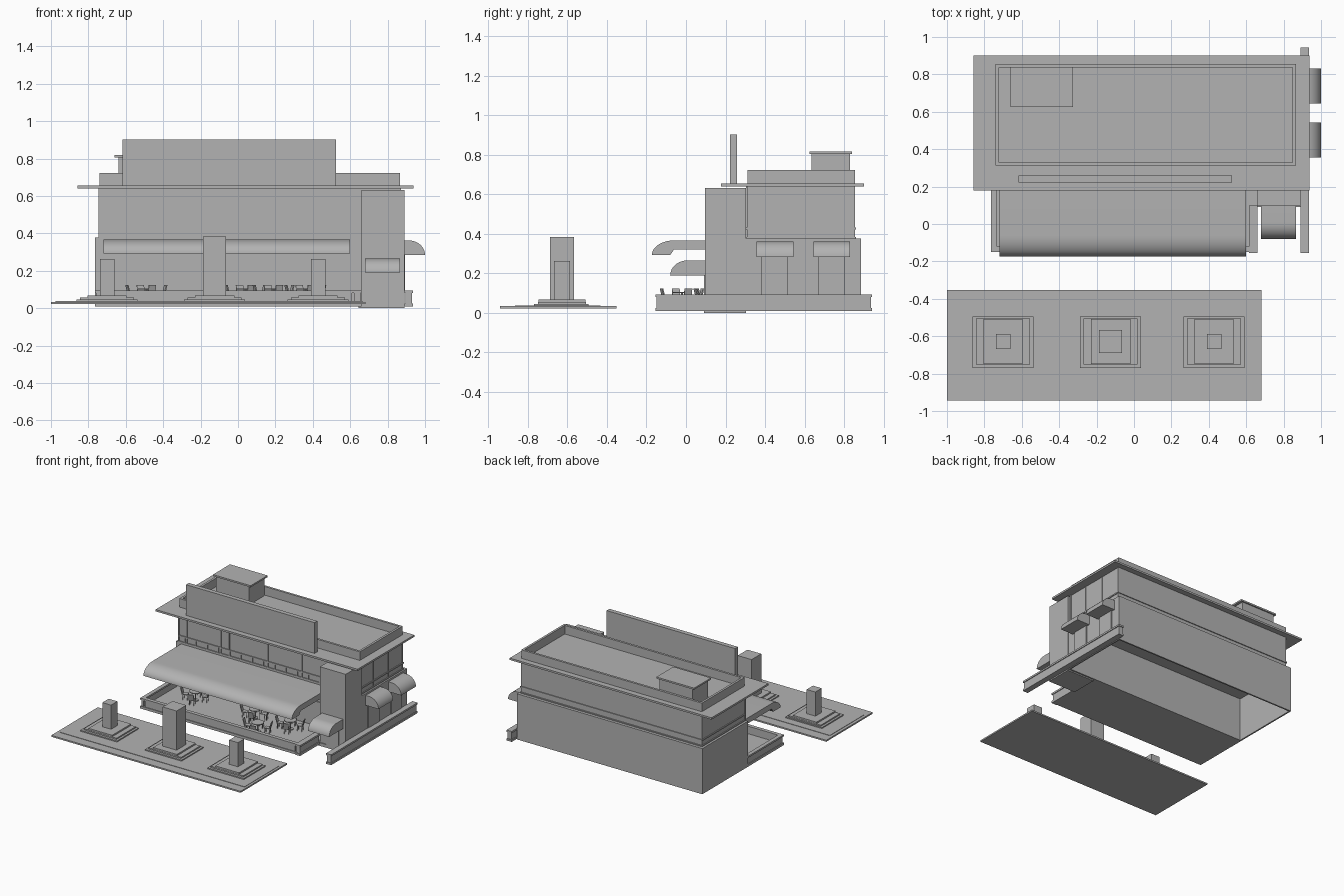
import bpy, bmesh, math
from mathutils import Matrix, Vector

cube = bpy.data.objects.get("Cube")
if cube:
    bpy.data.objects.remove(cube, do_unlink=True)

# Single stone-grey material
GREY = 0.45
mat = bpy.data.materials.new("plain_grey")
mat.use_nodes = True
mat.diffuse_color = (GREY, GREY, GREY, 1)
mat.node_tree.nodes["Principled BSDF"].inputs["Base Color"].default_value = (GREY, GREY, GREY, 1)


def finish(bm, name):
    bmesh.ops.recalc_face_normals(bm, faces=bm.faces)
    mesh = bpy.data.meshes.new(name)
    bm.to_mesh(mesh)
    bm.free()
    mesh.materials.append(mat)
    obj = bpy.data.objects.new(name, mesh)
    bpy.context.collection.objects.link(obj)
    return obj


def add_box(bm, xs, ys, zs, turn=None):
    lo, hi = zip(xs, ys, zs)
    lo, hi = Vector(lo), Vector(hi)
    m = Matrix.Translation((lo + hi) / 2) @ Matrix.Diagonal((hi - lo).to_4d())
    bmesh.ops.create_cube(bm, size=1, matrix=turn @ m if turn else m)


def box(name, xs, ys, zs):
    bm = bmesh.new()
    add_box(bm, xs, ys, zs)
    return finish(bm, name)


def block(name, cx, cy, wx, wy, zs):
    return box(name, (cx - wx / 2, cx + wx / 2), (cy - wy / 2, cy + wy / 2), zs)


def ring(name, xs, ys, zs, t):
    """Four walls around a rectangle, t thick, built inwards."""
    bm = bmesh.new()
    for a, b in ((xs[0], xs[0] + t), (xs[1] - t, xs[1])):
        add_box(bm, (a, b), ys, zs)
    for a, b in ((ys[0], ys[0] + t), (ys[1] - t, ys[1])):
        add_box(bm, (xs[0] + t, xs[1] - t), (a, b), zs)
    return finish(bm, name)


def awning(name, origin, angle, width, flat, reach, top, under, low):
    """Canopy profile: flat run, rounded nose, extruded sideways."""
    pts = [(0, top)]
    steps = 10
    for i in range(steps + 1):
        a = math.pi / 2 * i / steps
        pts.append((flat + (reach - flat) * math.sin(a), low + (top - low) * math.cos(a)))
    if under > low:
        pts += [(flat + 0.02, low), (flat, under)]
    pts.append((0, min(under, top) if under > low else low))
    bm = bmesh.new()
    face = bm.faces.new([bm.verts.new((-width / 2, -a, z)) for a, z in pts])
    out = bmesh.ops.extrude_face_region(bm, geom=[face])["geom"]
    moved = [v for v in out if isinstance(v, bmesh.types.BMVert)]
    bmesh.ops.translate(bm, verts=moved, vec=(width, 0, 0))
    obj = finish(bm, name)
    obj.location = (*origin, 0)
    obj.rotation_euler.z = angle
    for p in obj.data.polygons:
        p.use_smooth = True
    bpy.context.view_layer.objects.active = obj
    obj.select_set(True)
    bpy.ops.object.shade_smooth_by_angle(angle=math.radians(30))
    obj.select_set(False)
    return obj


# Ground floor: shell open at the bottom
LX, LY = (-0.765, 0.885), (0.305, 0.885)
ring("lower_walls", LX, LY, (0.01, 0.36), 0.012)
box("lower_ceiling", LX, LY, (0.36, 0.377))
box("front_door", (0.47, 0.6), (0.297, 0.305), (0.03, 0.23))

# Upper floor with sill band and window frames
UX, UY = (-0.74, 0.865), (0.312, 0.855)
box("upper_walls", UX, UY, (0.377, 0.64))
ring("window_sill", (-0.747, 0.872), (0.305, 0.862), (0.422, 0.432), 0.02)
ring("lower_sill", (-0.747, 0.872), (0.305, 0.862), (0.377, 0.385), 0.02)
for x in (-0.743, -0.67, -0.37, -0.295, 0.05, 0.35):
    block("front_mullion", x, 0.309, 0.007, 0.008, (0.377, 0.64))
for i in range(14):
    block("sill_post", -0.69 + i * 0.1, 0.309, 0.008, 0.008, (0.377, 0.425))
for y in (0.312, 0.48, 0.67, 0.85):
    block("side_mullion", 0.867, y, 0.008, 0.007, (0.377, 0.64))

# Roof slab, parapet, sign board and roof hatch
box("roof_slab", (-0.857, 0.938), (0.178, 0.9), (0.64, 0.655))
ring("parapet", UX, UY, (0.655, 0.724), 0.018)
box("sign_board", (-0.617, 0.525), (0.222, 0.258), (0.655, 0.902))
box("hatch_body", (-0.64, -0.345), (0.635, 0.83), (0.655, 0.805))
box("hatch_cap", (-0.66, -0.325), (0.625, 0.84), (0.805, 0.818))

# Entrance tower
box("tower", (0.66, 0.89), (0.097, 0.305), (0, 0.632))
box("tower_plinth", (0.645, 0.89), (0.09, 0.305), (0, 0.025))
box("tower_door", (0.72, 0.83), (0.09, 0.097), (0.025, 0.19))

# Canopies
awning("terrace_awning", (-0.06, 0.305), 0, 1.32, 0.365, 0.478, 0.367, 0.322, 0.293)
awning("tower_awning", (0.773, 0.1), 0, 0.187, 0.095, 0.18, 0.265, 0.19, 0.19)
for y in (0.45, 0.738):
    awning("side_awning", (0.885, y), math.pi / 2, 0.187, 0.03, 0.115, 0.362, 0.283, 0.283)
    box("side_window", (0.885, 0.894), (y - 0.067, y + 0.067), (0.09, 0.283))

# Terrace floor and low walls with caps and footings
box("terrace_floor", (-0.765, 0.66), (-0.15, 0.305), (0.01, 0.03))


def low_wall(name, xs, ys):
    box(name, (xs[0] + 0.006, xs[1] - 0.006), (ys[0] + 0.006, ys[1] - 0.006), (0.01, 0.085))
    box(name + "_cap", xs, ys, (0.08, 0.094))
    box(name + "_footing", xs, ys, (0.01, 0.025))


low_wall("terrace_wall_left", (-0.765, -0.733), (-0.15, 0.305))
low_wall("terrace_wall_front", (-0.733, 0.615), (-0.15, -0.12))
low_wall("terrace_wall_right", (0.615, 0.66), (-0.155, 0.1))
low_wall("boundary_wall", (0.89, 0.936), (-0.155, 0.943))


# Cafe tables and chairs
def chair(cx, cy, angle):
    bm = bmesh.new()
    turn = Matrix.Translation((cx, cy, 0)) @ Matrix.Rotation(angle, 4, "Z")
    w = 0.02
    add_box(bm, (-w, w), (-w, w), (0.07, 0.076), turn)
    for sx in (-1, 1):
        for sy in (-1, 1):
            x, y = sx * (w - 0.003), sy * (w - 0.003)
            add_box(bm, (x - 0.002, x + 0.002), (y - 0.002, y + 0.002), (0.03, 0.07), turn)
    lean = turn @ Matrix.Translation((w, 0, 0.07)) @ Matrix.Rotation(0.25, 4, "Y")
    add_box(bm, (-0.003, 0.003), (-w, w), (0, 0.055), lean)
    finish(bm, "chair")


def table(cx, cy):
    bm = bmesh.new()
    for r, z, h in ((0.045, 0.103, 0.006), (0.005, 0.065, 0.07), (0.022, 0.033, 0.006)):
        bmesh.ops.create_cone(bm, cap_ends=True, segments=16, radius1=r, radius2=r, depth=h,
                              matrix=Matrix.Translation((cx, cy, z)))
    finish(bm, "cafe_table")
    for i in range(4):
        a = math.pi / 2 * i + 0.3
        chair(cx + 0.075 * math.cos(a), cy + 0.075 * math.sin(a), a)


for x, y in ((-0.49, 0.16), (0.04, 0.16), (0.19, -0.02), (0.36, 0.15)):
    table(x, y)

# Forecourt slab with three stepped pedestals
box("forecourt_slab", (-1, 0.683), (-0.943, -0.353), (0.022, 0.034))
box("forecourt_inlay", (-0.977, 0.665), (-0.867, -0.432), (0.03, 0.037))
for x, post, height in ((-0.7, 0.078, 0.262), (-0.125, 0.123, 0.383), (0.428, 0.078, 0.262)):
    block("pedestal_lower_step", x, -0.632, 0.325, 0.275, (0.035, 0.046))
    block("pedestal_middle_step", x, -0.628, 0.29, 0.245, (0.046, 0.056))
    block("pedestal_upper_step", x, -0.628, 0.21, 0.24, (0.056, 0.068))
    block("pedestal_post", x, -0.628, post, 0.123 if post > 0.1 else 0.08, (0.068, height))
